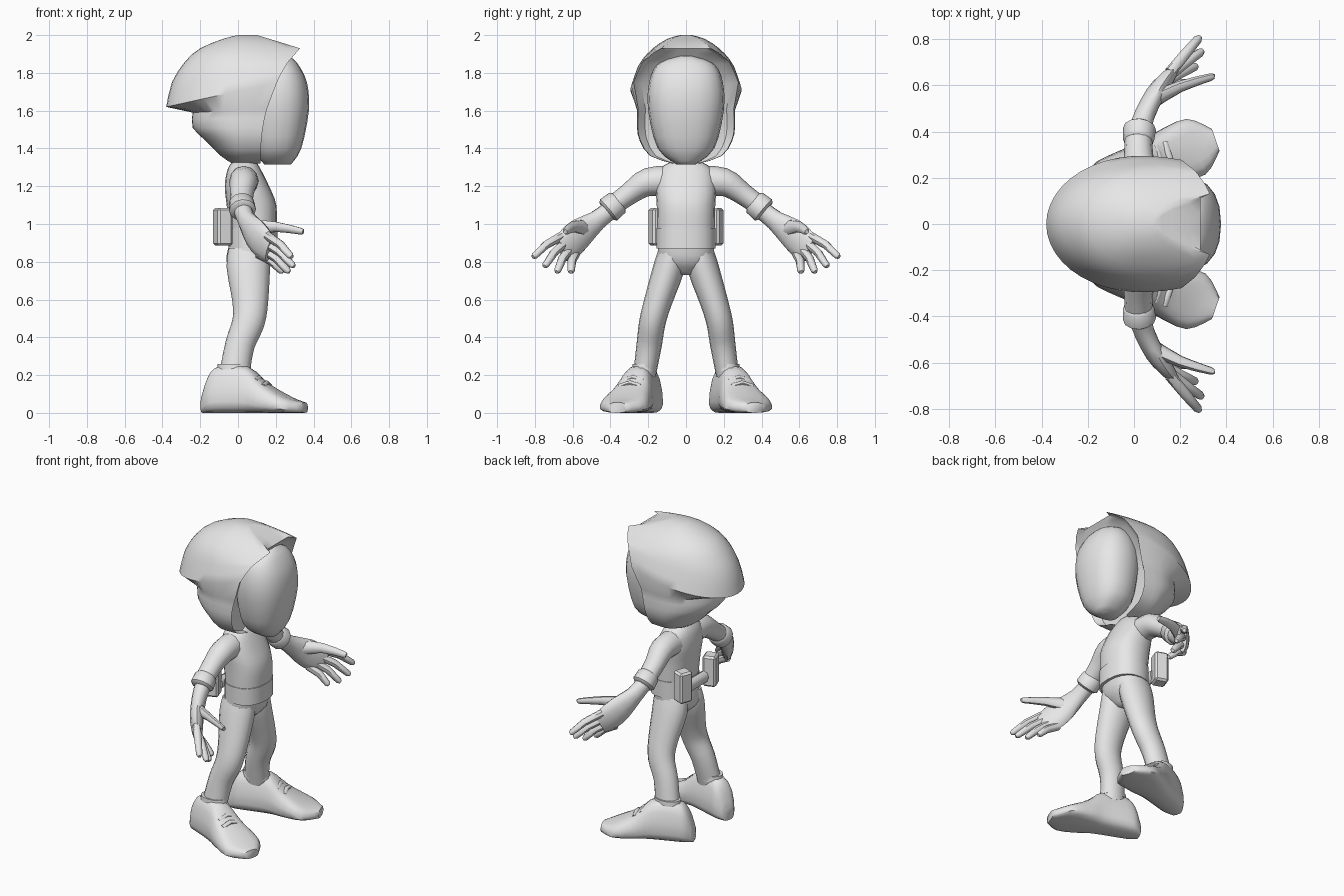
import bpy, bmesh
from math import sin, cos, acos, tau, radians
from mathutils import Vector, Matrix

cube = bpy.data.objects.get("Cube")
if cube:
    bpy.data.objects.remove(cube, do_unlink=True)

shade = .8
grey = bpy.data.materials.new("plain grey")
grey.use_nodes = True
grey.diffuse_color = (shade, shade, shade, 1)
grey.node_tree.nodes["Principled BSDF"].inputs["Base Color"].default_value = grey.diffuse_color


def finish(name, bm, sharp):
    bmesh.ops.recalc_face_normals(bm, faces=bm.faces)
    mesh = bpy.data.meshes.new(name)
    bm.to_mesh(mesh)
    bm.free()
    mesh.materials.append(grey)
    mesh.shade_smooth()
    mesh.set_sharp_from_angle(angle=radians(sharp))
    bpy.context.collection.objects.link(bpy.data.objects.new(name, mesh))


def loft(name, rings, sharp=45):
    """Skin equal rings of points and cap both ends."""
    bm = bmesh.new()
    rows = [[bm.verts.new(point) for point in ring] for ring in rings]
    for lower, upper in zip(rows, rows[1:]):
        for i in range(len(lower)):
            bm.faces.new((lower[i - 1], lower[i], upper[i], upper[i - 1]))
    bm.faces.new(rows[0])
    bm.faces.new(rows[-1])
    finish(name, bm, sharp)


def flow(stations, steps=3):
    """Pass a smooth curve through a few stations of any dimension."""
    stations = [Vector(station) for station in stations]
    result = []
    for k in range(len(stations) - 1):
        start, end = stations[k], stations[k + 1]
        leaving = (end - stations[max(k - 1, 0)]) / 2
        arriving = (stations[min(k + 2, len(stations) - 1)] - start) / 2
        for step in range(steps):
            t = step / steps
            blend = t * t * (3 - 2 * t)
            result.append(start.lerp(end, blend) + leaving * t * (1 - t) ** 2
                          - arriving * t * t * (1 - t))
    return result + [stations[-1]]


def outline(count, power=1):
    """Unit circle, squarer when the power is below one."""
    def soften(value):
        return abs(value) ** power * (1 if value > 0 else -1)
    return [(soften(cos(tau * i / count)), soften(sin(tau * i / count))) for i in range(count)]


def oval(height, back, front, half):
    """Level rounded ring between two depth limits."""
    middle, reach = (back + front) / 2, (front - back) / 2
    return [(middle + reach * c, half * s, height) for c, s in outline(20, .85)]


def hood_ring(height, back, half, tilt):
    """Arc around the back that rises forwards, closed by a recessed front."""
    middle = .03
    brow = height + tilt * (.2 - back)
    rim = .12 + .2 * (max(brow - 1.32, 0) / .6) ** 2.5
    crown = .1 + 3.3 * (2 - brow)
    limit = min(rim, crown)
    reach = min(.52, (crown - middle) * 1.5)
    opening = acos((limit - middle) / reach)
    ring = []
    for i in range(27):
        angle = opening + (tau - 2 * opening) * i / 26
        x = middle + cos(angle) * (reach if cos(angle) > 0 else middle - back)
        ring.append((x, half * sin(angle), height + tilt * (x - back)))
    recess = .04 if rim < crown else 0
    for t in (-.85, -.3, .3, .85):
        x = limit - recess
        ring.append((x, half * sin(opening) * t, height + tilt * (x - back)))
    return ring


def tube(name, path, side, across=(1, 0, 0), count=12):
    """Sweep an oval along stations of x, y, z, width, depth."""
    centres = [Vector(station[:3]) for station in path]
    rings = []
    for k, station in enumerate(path):
        along = centres[min(k + 1, len(path) - 1)] - centres[max(k - 1, 0)]
        along.normalize()
        u = Vector(across)
        u = (u - along * u.dot(along)).normalized()
        v = along.cross(u)
        points = [centres[k] + u * station[3] * c + v * station[4] * s
                  for c, s in outline(count)]
        rings.append([(point.x, point.y * side, point.z) for point in points])
    loft(name, rings)


def box(name, centre, size, turn):
    bm = bmesh.new()
    bmesh.ops.create_cube(bm, size=1, matrix=Matrix.Translation(centre)
                          @ Matrix.Rotation(radians(turn), 4, "Z") @ Matrix.Diagonal((*size, 1)))
    bmesh.ops.bevel(bm, geom=bm.edges[:], offset=.012, segments=1, affect="EDGES")
    finish(name, bm, 30)


def shoe(name, side):
    """Flat-soled sections from heel to toe, turned outwards."""
    turn = Matrix.Rotation(radians(19), 2)
    rings = []
    for along, half, height in flow((
            (-.18, .04, .09), (-.14, .07, .2), (-.08, .08, .25), (.07, .092, .245),
            (.17, .115, .16), (.3, .127, .085), (.39, .05, .055))):
        ring = []
        for c, s in outline(16, .65):
            x, y = turn @ Vector((along, half * c * (1 - height * s)))
            ring.append((x - .015, side * (y + .237), height * (s + 1) / 2))
        rings.append(ring)
    loft(name, rings, 50)


# Head: narrow skull below, flared brim and dome above
skull = flow(((1.32, -.03, .07, 0), (1.36, -.09, .19, 0), (1.44, -.17, .245, 0),
              (1.51, -.24, .26, 0), (1.59, -.24, .26, .05)), 2)
dome = flow(((1.62, -.38, .295, .22), (1.75, -.35, .26, .17), (1.86, -.28, .23, .04),
             (1.93, -.2, .175, 0), (1.98, -.08, .1, 0), (2, 0, .03, 0)), 2)
loft("hood", [hood_ring(*station) for station in skull + dome], 40)

# Smooth face shell sitting in the opening
loft("face", [oval(*station) for station in flow((
    (1.315, .14, .28, .05), (1.4, .08, .335, .15), (1.6, .05, .375, .2),
    (1.75, .06, .365, .195), (1.85, .12, .315, .145), (1.89, .2, .27, .03)))], 60)

# Torso, belt and hips
loft("torso", [oval(*station) for station in flow((
    (1.34, -.02, .09, .06), (1.29, -.055, .12, .14), (1.2, -.07, .165, .16),
    (1.1, -.06, .203, .155), (.97, -.045, .205, .152)))])
loft("belt", [oval(z, -.05, .21, .156) for z in (.98, .92, .87)])
loft("hips", [oval(*station) for station in flow((
    (.9, -.045, .195, .148), (.8, -.06, .175, .14), (.73, 0, .11, .04)))])
loft("back_belt_roll", [[(.03 * c - .065, y, .95 + .04 * s) for c, s in outline(8)]
                        for y in (-.11, .11)])

for label, side in (("left", 1), ("right", -1)):
    # Belt pouch
    box(label + "_pouch", (-.08, side * .145, .985), (.085, .09, .2), side * -20)

    # Leg, shoe, collar and lace folds
    tube(label + "_leg", flow((
        (.06, .075, .86, .11, .07), (.055, .09, .77, .115, .083), (.065, .148, .59, .095, .074),
        (.055, .178, .48, .086, .07), (.01, .195, .36, .078, .067), (-.02, .22, .2, .08, .06))),
        side, count=16)
    shoe(label + "_shoe", side)
    tube(label + "_shoe_collar", [(-.02, .22, .225 + .035 * t, .09 - .003 * t, .066 - .003 * t)
                                  for t in (0, .5, 1)], side, count=16)
    for k in range(3):
        top = Vector((.07 + .04 * k, .265 + .016 * k, .215 - .028 * k))
        slope = Vector((.018, -.055, 0))
        drop = Vector((0, 0, .018))
        points = (top + slope - drop, top, top - slope - drop)
        tube(label + "_lace_fold_" + str(k), [(*point, .015, .013) for point in points],
             side, count=8)

    # Sleeve and rolled cuff
    tube(label + "_sleeve", flow((
        (.03, .06, 1.225, .08, .085), (.03, .2, 1.222, .075, .075),
        (.02, .3, 1.16, .063, .058), (.02, .41, 1.08, .058, .053))), side)
    elbow, wrist = Vector((.018, .355, 1.12)), Vector((.025, .42, 1.066))
    tube(label + "_cuff", [(*elbow.lerp(wrist, t), r, r) for t, r in
                           ((0, .056), (.15, .068), (.85, .072), (1, .058))], side)

    # Hand
    across = Vector((.4, .55, .73))
    tube(label + "_palm", flow((
        (.025, .4, 1.075, .05, .05), (.045, .47, 1.02, .055, .045),
        (.09, .56, .95, .085, .042), (.135, .62, .895, .088, .035),
        (.17, .66, .865, .07, .022)), 2), side, across)
    tube(label + "_thumb", flow((
        (.07, .53, .98, .05, .035), (.2, .595, .985, .03, .024),
        (.33, .635, .962, .02, .016), (.345, .64, .96, .011, .009)), 2), side, across, 8)
    tips = ((.285, .81, .825), (.297, .75, .775), (.272, .685, .745), (.24, .61, .745))
    for k, tip in enumerate(tips):
        base = Vector((.13, .62, .89)) + across * (.065 - .043 * k)
        tip = Vector(tip)
        bend = base.lerp(tip, .5) + across * .012
        stations = ((base, .025), (bend, .023), (base.lerp(tip, .93), .019), (tip, .011))
        tube(label + "_finger_" + str(k), [(*point, r, r) for point, r in stations],
             side, across, 8)
